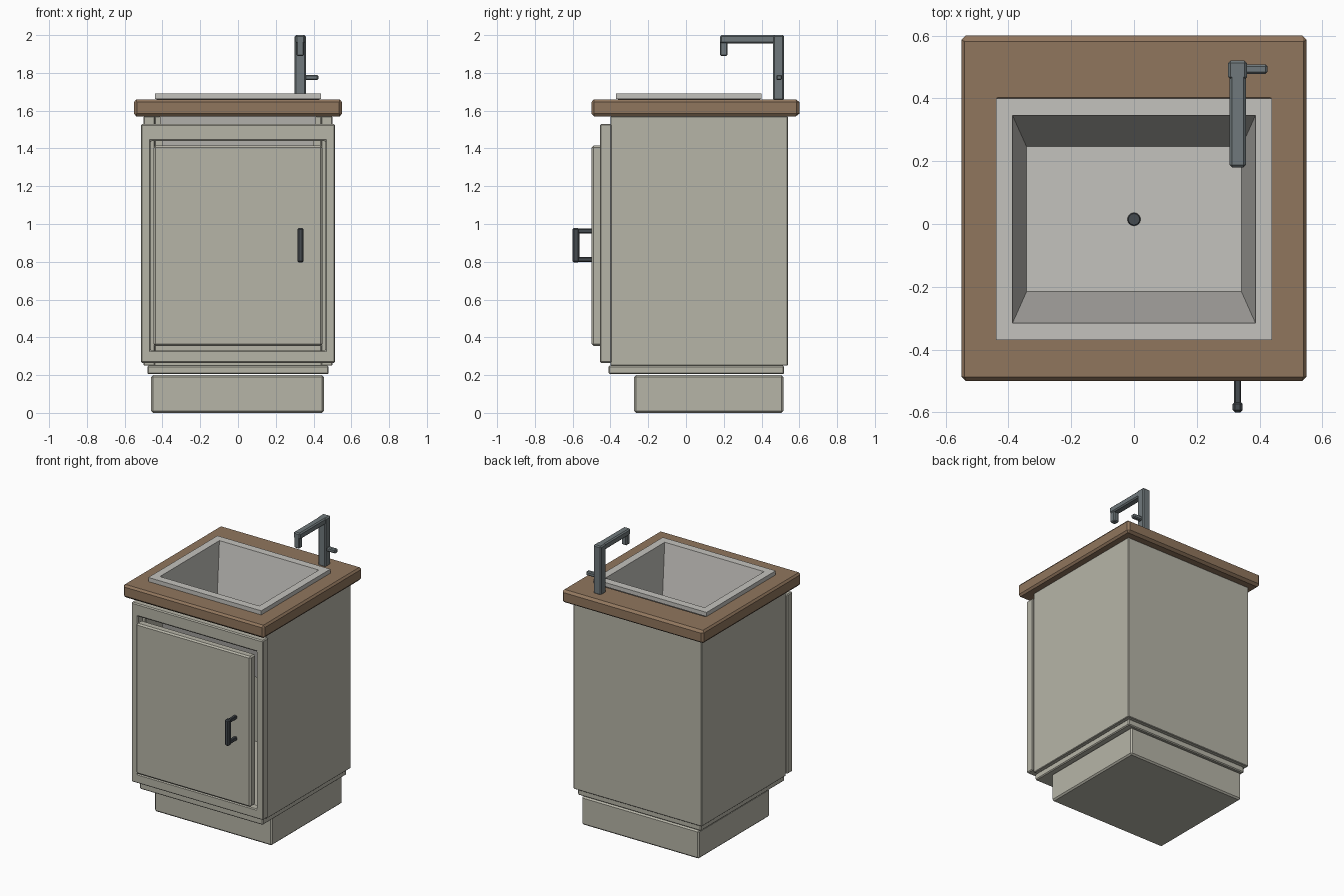
import bpy, bmesh
from mathutils import Vector

if "Cube" in bpy.data.objects:
    bpy.data.objects.remove(bpy.data.objects["Cube"])

def material(name, color):
    m = bpy.data.materials.new(name)
    m.diffuse_color = (*color, 1)
    m.use_nodes = True
    m.node_tree.nodes["Principled BSDF"].inputs["Base Color"].default_value = m.diffuse_color
    return m

CREAM = material("cream_paint", (0.47, 0.46, 0.39))
WOOD = material("wood", (0.28, 0.18, 0.11))
BASIN = material("basin_enamel", (0.55, 0.54, 0.51))
STEEL = material("steel", (0.16, 0.19, 0.20))
DARK = material("dark_metal", (0.06, 0.07, 0.08))

def finish(name, bm, mat, bevel=0):
    bmesh.ops.recalc_face_normals(bm, faces=bm.faces)
    me = bpy.data.meshes.new(name)
    bm.to_mesh(me)
    bm.free()
    ob = bpy.data.objects.new(name, me)
    bpy.context.collection.objects.link(ob)
    me.materials.append(mat)
    if bevel:
        mod = ob.modifiers.new("bevel", 'BEVEL')
        mod.width = bevel
        mod.segments = 1
        mod.limit_method = 'ANGLE'
    return ob

def box(name, x, y, z, mat, bevel=0.006):
    lo, hi = Vector((x[0], y[0], z[0])), Vector((x[1], y[1], z[1]))
    bm = bmesh.new()
    bmesh.ops.create_cube(bm, size=1)
    for v in bm.verts:
        v.co = (lo + hi) / 2 + v.co * (hi - lo)
    return finish(name, bm, mat, bevel)

def loft(name, rings, mat, bevel=0, closed=False, upright=False):
    """Loft rectangles (a0, a1, b0, b1, level); closed joins last ring to first."""
    bm = bmesh.new()
    loops = []
    for a0, a1, b0, b1, h in rings:
        pts = [(a0, b0), (a1, b0), (a1, b1), (a0, b1)]
        loops.append([bm.verts.new((a, h, b) if upright else (a, b, h)) for a, b in pts])
    pairs = list(zip(loops, loops[1:]))
    if closed:
        pairs.append((loops[-1], loops[0]))
    for p, q in pairs:
        for i in range(4):
            j = (i + 1) % 4
            bm.faces.new((p[i], p[j], q[j], q[i]))
    if not closed:
        bm.faces.new(loops[0])
        bm.faces.new(loops[-1])
    return finish(name, bm, mat, bevel)

def frame(name, outer, inner, low, high, mat, bevel, upright=False):
    rings = [(*outer, low), (*outer, high), (*inner, high), (*inner, low)]
    return loft(name, rings, mat, bevel, closed=True, upright=upright)

# Plinth and cabinet base
box("toe_kick", (-0.46, 0.455), (-0.275, 0.515), (0, 0.20), CREAM, 0.01)
box("base_plate", (-0.48, 0.48), (-0.41, 0.52), (0.205, 0.25), CREAM)
box("cabinet_floor", (-0.45, 0.45), (-0.39, 0.49), (0.245, 0.275), CREAM, 0)

# Cabinet carcass: sides and back as one U-shaped wall
bm = bmesh.new()
outline = [(-0.5, -0.4), (-0.5, 0.54), (0.5, 0.54), (0.5, -0.4),
           (0.44, -0.4), (0.44, 0.48), (-0.44, 0.48), (-0.44, -0.4)]
face = bm.faces.new([bm.verts.new((x, y, 0.25)) for x, y in outline])
ext = bmesh.ops.extrude_face_region(bm, geom=[face], use_keep_orig=True)
for v in ext["geom"]:
    if isinstance(v, bmesh.types.BMVert):
        v.co.z = 1.57
finish("cabinet_carcass", bm, CREAM, 0.004)

# Face frame and door
frame("face_frame", (-0.513, 0.513, 0.265, 1.53), (-0.463, 0.463, 0.33, 1.44),
      -0.455, -0.395, CREAM, 0.006, upright=True)
box("door", (-0.447, 0.447), (-0.50, -0.44), (0.355, 1.415), CREAM, 0.01)

# Door handle
box("handle_grip", (0.314, 0.346), (-0.60, -0.565), (0.795, 0.98), DARK, 0.008)
for name, z in (("lower", 0.80), ("upper", 0.95)):
    box("handle_post_" + name, (0.319, 0.341), (-0.575, -0.495), (z, z + 0.025), DARK, 0.004)

# Countertop with an opening for the basin
frame("countertop", (-0.55, 0.55, -0.50, 0.60), (-0.425, 0.425, -0.355, 0.385),
      1.57, 1.66, WOOD, 0.014)

# Basin: outer shell, rim, sloping inner walls
loft("basin", [(-0.37, 0.37, -0.245, 0.275, 1.14),
               (-0.424, 0.424, -0.354, 0.384, 1.66),
               (-0.44, 0.44, -0.37, 0.40, 1.661),
               (-0.44, 0.44, -0.37, 0.40, 1.69),
               (-0.387, 0.387, -0.316, 0.346, 1.69),
               (-0.342, 0.342, -0.215, 0.246, 1.17)], BASIN)

# Drain
bm = bmesh.new()
bmesh.ops.create_cone(bm, cap_ends=True, segments=16, radius1=0.022, radius2=0.018, depth=0.012)
bmesh.ops.translate(bm, verts=bm.verts, vec=(0, 0.015, 1.173))
finish("drain", bm, DARK)

# Tap
box("tap_post", (0.30, 0.36), (0.46, 0.52), (1.655, 2.0), STEEL, 0.008)
box("tap_arm", (0.304, 0.356), (0.18, 0.515), (1.955, 2.0), STEEL, 0.008)
box("tap_spout", (0.31, 0.35), (0.18, 0.22), (1.89, 1.97), STEEL, 0.006)
box("tap_lever", (0.35, 0.425), (0.478, 0.508), (1.762, 1.79), STEEL, 0.006)
